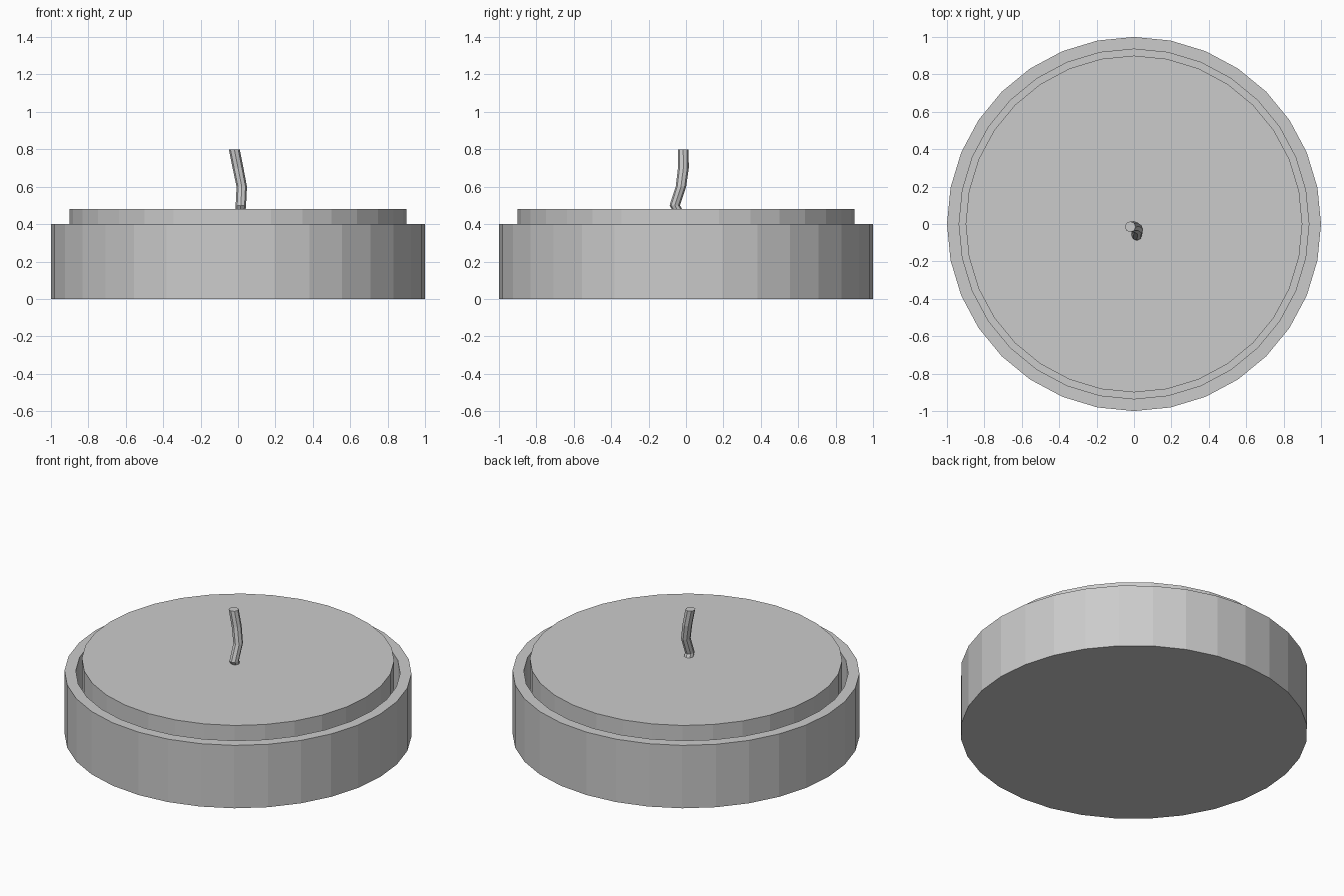
import bpy, bmesh
from math import cos, sin, tau

if "Cube" in bpy.data.objects:
    bpy.data.objects.remove(bpy.data.objects["Cube"])


def loft(name, rings, sides):
    """Skin horizontal rings (x, y, z, radius) and cap both ends."""
    bm = bmesh.new()
    loops = []
    for x, y, z, r in rings:
        loops.append([bm.verts.new((x + r * cos(tau * i / sides),
                                    y + r * sin(tau * i / sides), z))
                      for i in range(sides)])
    for a, b in zip(loops, loops[1:]):
        for i in range(sides):
            j = (i + 1) % sides
            bm.faces.new((a[i], a[j], b[j], b[i]))
    bm.faces.new(loops[0][::-1])
    bm.faces.new(loops[-1])
    bmesh.ops.recalc_face_normals(bm, faces=bm.faces)
    mesh = bpy.data.meshes.new(name)
    bm.to_mesh(mesh)
    bm.free()
    obj = bpy.data.objects.new(name, mesh)
    bpy.context.collection.objects.link(obj)
    return obj


# Open cup with a thin wall and floor
loft("cup", [(0, 0, 0, 1), (0, 0, 0.4, 1),
             (0, 0, 0.4, 0.935), (0, 0, 0.065, 0.935)], 32)

# Wax disc standing in the cup
loft("wax", [(0, 0, 0.08, 0.9), (0, 0, 0.48, 0.9)], 32)

# Bent wick
loft("wick", [(0.01, -0.02, 0.43, 0.026), (0.015, -0.06, 0.5, 0.028),
              (0.02, -0.027, 0.6, 0.028), (0.0, -0.014, 0.7, 0.029),
              (-0.02, -0.015, 0.8, 0.029)], 8)
